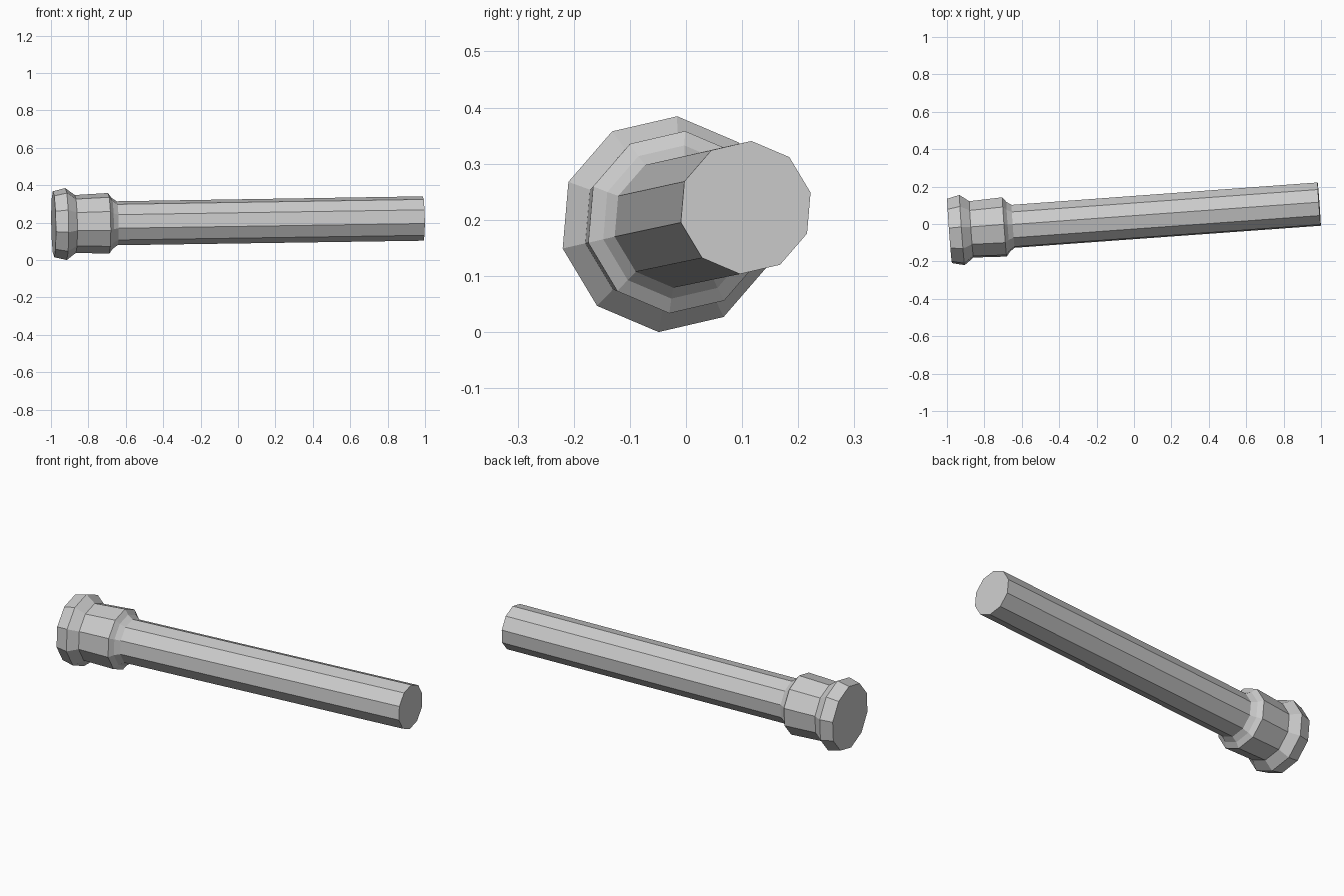
import bpy, bmesh, math
from mathutils import Matrix

if "Cube" in bpy.data.objects:
    bpy.data.objects.remove(bpy.data.objects["Cube"])

SIDES = 10
START = math.radians(13)

# Profile along the length: (distance, radius)
PROFILE = [(-0.989, 0.177), (-0.922, 0.193), (-0.872, 0.155), (-0.694, 0.163),
           (-0.675, 0.137), (-0.648, 0.118), (0.993, 0.119)]

bm = bmesh.new()
rings = []
for x, r in PROFILE:
    ring = []
    for i in range(SIDES):
        a = START + math.tau * i / SIDES
        ring.append(bm.verts.new((x, r * math.cos(a), r * math.sin(a))))
    rings.append(ring)

# Side faces between neighbouring rings
for lo, hi in zip(rings, rings[1:]):
    for i in range(SIDES):
        j = (i + 1) % SIDES
        bm.faces.new((lo[i], lo[j], hi[j], hi[i]))

# Flat end caps
bm.faces.new(rings[0])
bm.faces.new(rings[-1])
bmesh.ops.recalc_face_normals(bm, faces=bm.faces)

mesh = bpy.data.meshes.new("flared_rod")
bm.to_mesh(mesh)
bm.free()
rod = bpy.data.objects.new("flared_rod", mesh)
bpy.context.collection.objects.link(rod)

# Slight tilt as it lies on the ground
rod.matrix_world = (Matrix.Translation((0, 0.0345, 0.2065))
                    @ Matrix.Rotation(0.0725, 4, 'Z')
                    @ Matrix.Rotation(-0.0155, 4, 'Y'))
